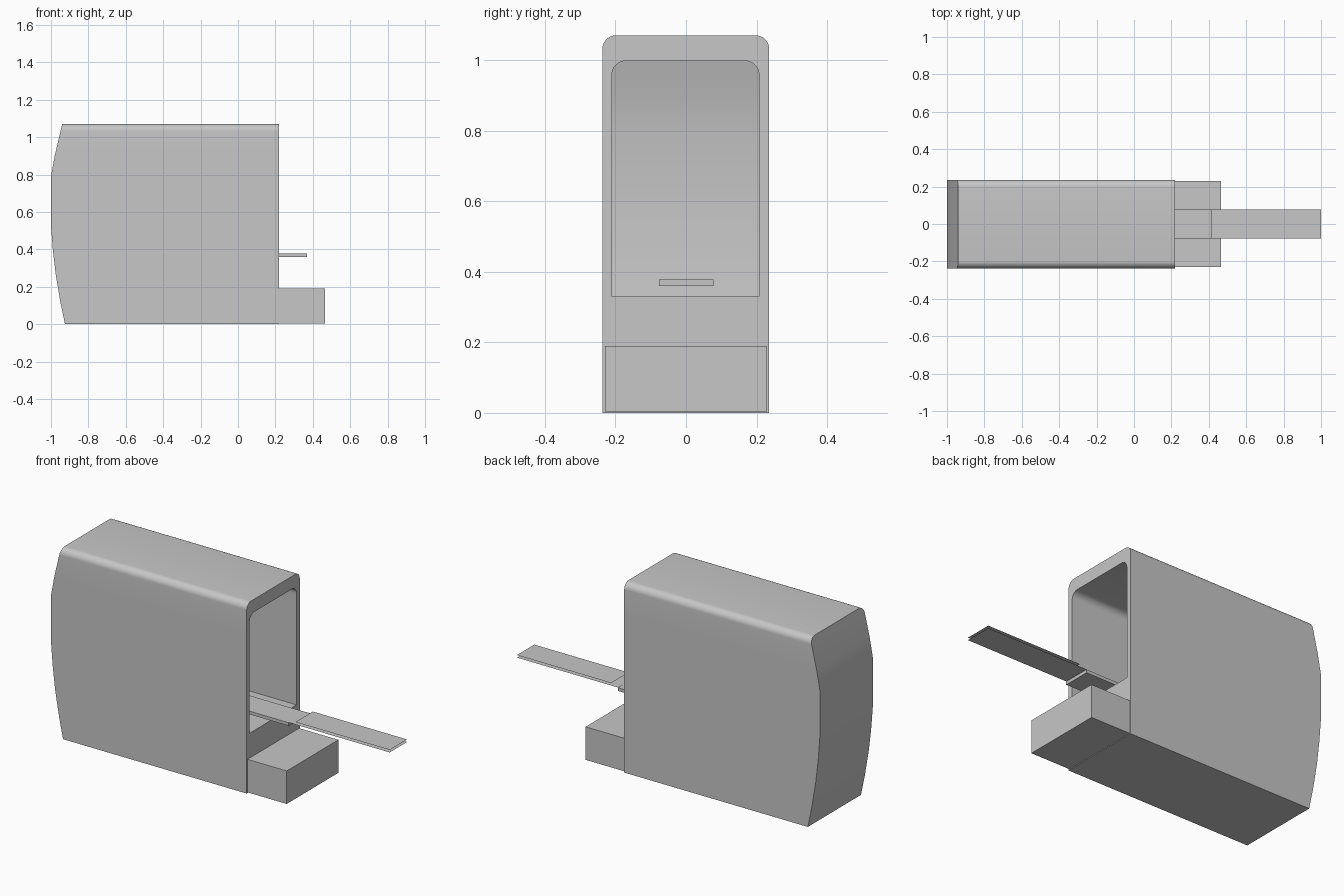
import bpy, bmesh, math

cube = bpy.data.objects.get("Cube")
if cube:
    bpy.data.objects.remove(cube, do_unlink=True)

grey = bpy.data.materials.new("plain grey")
grey.use_nodes = True
colour = (0.57, 0.57, 0.57, 1)
grey.diffuse_color = colour
grey.node_tree.nodes["Principled BSDF"].inputs["Base Color"].default_value = colour

# Curved end of the housing: (z, x)
END = [(0, -0.925), (0.12, -0.95), (0.27, -0.975), (0.4, -0.99),
       (0.53, -1), (0.79, -1), (0.9, -0.98), (1.07, -0.94)]


def end_x(z):
    for (z0, x0), (z1, x1) in zip(END, END[1:]):
        if z <= z1:
            return x0 + (x1 - x0) * (z - z0) / (z1 - z0)
    return END[-1][1]


def add_object(name, bm):
    mesh = bpy.data.meshes.new(name)
    bm.to_mesh(mesh)
    bm.free()
    mesh.materials.append(grey)
    ob = bpy.data.objects.new(name, mesh)
    bpy.context.collection.objects.link(ob)
    return ob


def arched_block(name, y0, y1, z0, z1, radius, front, inset):
    """Block along x with rounded top edges and one curved end."""
    rows = [(z0, 0)] + [(z, 0) for z, x in END if z0 < z < z1 - radius]
    for i in range(9):
        a = i * math.pi / 16
        rows.append((z1 - radius + radius * math.sin(a), radius * (1 - math.cos(a))))
    bm = bmesh.new()
    rings = []
    for z, d in rows:
        back = end_x(z) + inset
        rings.append([bm.verts.new(p) for p in (
            (back, y0 + d, z), (front, y0 + d, z), (front, y1 - d, z), (back, y1 - d, z))])
    for low, high in zip(rings, rings[1:]):
        for i in (0, 2, 3):
            j = (i + 1) % 4
            bm.faces.new((low[i], low[j], high[j], high[i]))
    bm.faces.new([r[1] for r in rings] + [r[2] for r in reversed(rings)])
    bm.faces.new(rings[0])
    bm.faces.new(rings[-1])
    bmesh.ops.recalc_face_normals(bm, faces=bm.faces)
    return add_object(name, bm)


def box(name, x, y, z):
    bm = bmesh.new()
    bmesh.ops.create_cube(bm, size=1)
    for v in bm.verts:
        for i, (a, b) in enumerate((x, y, z)):
            v.co[i] = a if v.co[i] < 0 else b
    return add_object(name, bm)


def sheet(name, x, y, z, up):
    bm = bmesh.new()
    corners = [(x[0], y[0], z), (x[1], y[0], z), (x[1], y[1], z), (x[0], y[1], z)]
    bm.faces.new([bm.verts.new(c) for c in (corners if up else reversed(corners))])
    return add_object(name, bm)


# Hollow housing
housing = arched_block("housing", -0.237, 0.236, 0, 1.07, 0.038, 0.22, 0)
cavity = arched_block("cavity_cutter", -0.21, 0.207, 0.33, 0.998, 0.04, 0.4, 0.03)
cut = housing.modifiers.new("cavity", 'BOOLEAN')
cut.operation = 'DIFFERENCE'
cut.solver = 'EXACT'
cut.object = cavity
bpy.ops.object.select_all(action='DESELECT')
housing.select_set(True)
bpy.context.view_layer.objects.active = housing
bpy.ops.object.modifier_apply(modifier=cut.name)
bpy.data.objects.remove(cavity, do_unlink=True)
bpy.ops.object.shade_smooth_by_angle(angle=math.radians(30))

# Block sticking out at the foot
box("foot_block", (0.2, 0.465), (-0.23, 0.23), (0.004, 0.19))

# Tray bar reaching out of the cavity, with two open sheets beyond it
WIDTH = (-0.077, 0.078)
box("tray_bar", (-0.955, 0.37), WIDTH, (0.36, 0.378))
sheet("tray_lower_sheet", (0.37, 1), WIDTH, 0.379, False)
sheet("tray_upper_sheet", (0.412, 1), WIDTH, 0.393, True)
